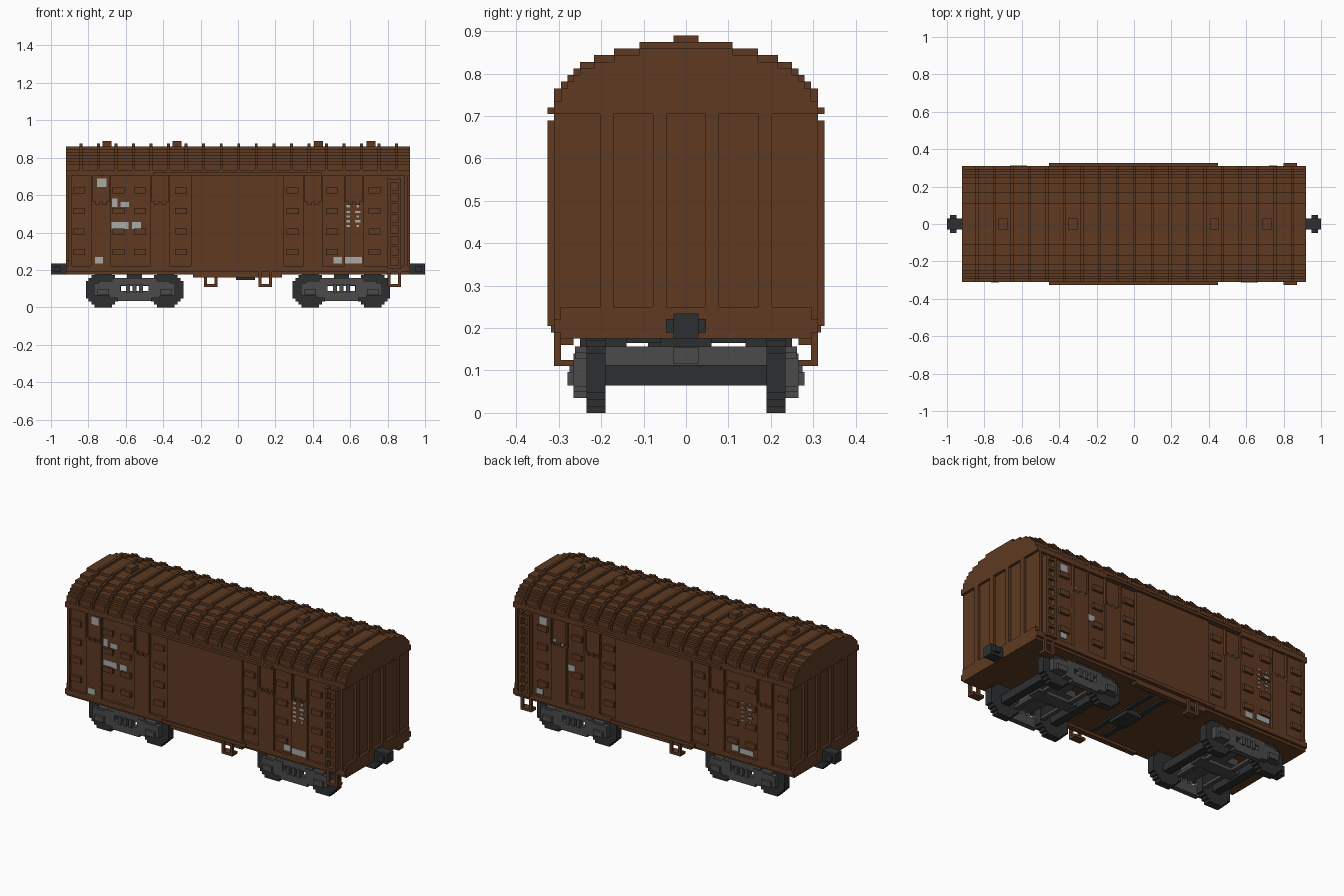
import bpy, bmesh, math

cube = bpy.data.objects.get("Cube")
if cube:
    bpy.data.objects.remove(cube, do_unlink=True)

U = 1 / 64          # basic block unit


def material(name, color):
    mat = bpy.data.materials.new(name)
    mat.use_nodes = True
    mat.diffuse_color = (*color, 1)
    mat.node_tree.nodes["Principled BSDF"].inputs["Base Color"].default_value = (*color, 1)
    return mat


BROWN = material("rust brown", (0.112, 0.042, 0.016))
DARK = material("dark iron", (0.027, 0.028, 0.030))
GREY = material("frame grey", (0.07, 0.07, 0.07))
PAINT = material("pale marking", (0.40, 0.40, 0.38))


class Part:
    """Collects boxes and prisms into one mesh object."""

    def __init__(self, name, mat):
        self.name, self.mat, self.bm = name, mat, bmesh.new()

    def box(self, x0, x1, y0, y1, z0, z1):
        made = bmesh.ops.create_cube(self.bm, size=1)["verts"]
        for v in made:
            v.co.x = x1 if v.co.x > 0 else x0
            v.co.y = y1 if v.co.y > 0 else y0
            v.co.z = z1 if v.co.z > 0 else z0

    def sides(self, x0, x1, y0, y1, z0, z1):
        """Box on both long sides, mirrored across y."""
        self.box(x0, x1, y0, y1, z0, z1)
        self.box(x0, x1, -y1, -y0, z0, z1)

    def prism(self, points):
        """Extrude a closed loop; points is a pair of 3D loops."""
        a, b = [[self.bm.verts.new(p) for p in loop] for loop in points]
        self.bm.faces.new(a)
        self.bm.faces.new(b[::-1])
        for i in range(len(a)):
            j = (i + 1) % len(a)
            self.bm.faces.new((a[j], a[i], b[i], b[j]))

    def done(self):
        bmesh.ops.recalc_face_normals(self.bm, faces=self.bm.faces)
        mesh = bpy.data.meshes.new(self.name)
        self.bm.to_mesh(mesh)
        self.bm.free()
        mesh.materials.append(self.mat)
        obj = bpy.data.objects.new(self.name, mesh)
        bpy.context.scene.collection.objects.link(obj)


def stairs(steps, base):
    """Mirrored stepped outline from (half width, height) pairs, top first."""
    right, z_next = [], [z for _, z in steps[1:]] + [base]
    for (w, z), low in zip(steps, z_next):
        right += [(w, z), (w, low)]
    return right + [(-w, z) for w, z in reversed(right)]


def arched_slab(part, x0, x1, outline):
    part.prism([[(x, y, z) for y, z in outline] for x in (x0, x1)])


# Body shell, sills and top plates
WALL, POST, RAIL = 0.296, 0.311, 0.327
END, TIP = 0.905, 0.92
body = Part("body_shell", BROWN)
body.box(-END, END, -WALL, WALL, 0.19, 0.735)
body.sides(-TIP, TIP, WALL - U, POST, 0.705, 0.735)
body.sides(-TIP, TIP, WALL - U, POST, 0.19, 0.22)
body.box(-TIP, TIP, -WALL, WALL, 0.175, 0.205)
body.done()

# Arched stepped roof, cross ribs and hatches
halves = [0.11, 0.17, 0.217, 0.25, 0.265, 0.28, 0.295, POST]
arch = [(w, 0.875 - i * U) for i, w in enumerate(halves)]
roof = Part("roof", BROWN)
arched_slab(roof, -TIP, TIP, stairs([(min(w, WALL), z - U) for w, z in arch[:-1]], 0.705))
roof.done()
ribs = Part("roof_ribs", BROWN)
for i in range(-9, 10):
    x = i * 6 * U + 0.004
    arched_slab(ribs, x - U / 2, x + U / 2, stairs(arch, 0.72))
ribs.done()
hatches = Part("roof_hatches", BROWN)
for x in (-0.7, -0.325, 0.43, 0.71):
    hatches.box(x - 0.024, x + 0.024, -0.03, 0.03, 0.85, 0.89)
hatches.done()

# End walls: vertical ribs and lower beam
ends = Part("end_wall_ribs", BROWN)
for s in (-1, 1):
    x0, x1 = sorted((s * (END - U), s * TIP))
    for y in (-0.187, -0.062, 0.062, 0.187):
        ends.box(x0, x1, y - U, y + U, 0.2, 0.71)
    ends.box(x0, x1, -WALL, WALL, 0.175, 0.25)
    x0, x1 = sorted((s * 0.89, s * END))
    ends.sides(x0, x1, WALL - U, POST, 0.2, 0.71)
ends.done()

# Side wall hat posts and small stiffener blocks
posts = Part("side_posts", BROWN)
for x in (-0.733, -0.417, 0.401, 0.62):
    posts.sides(x - 0.05, x + 0.05, WALL - U, POST, 0.2, 0.55)
    for k in (-1, 0, 1):
        posts.sides(x + k * 0.037 - U / 2, x + k * 0.037 + U / 2, WALL - U, POST, 0.55, 0.565)
    for k in (-1, 1):
        posts.sides(x + k * 0.05 - U / 4, x + k * 0.05 + U / 4, WALL - U, POST, 0.55, 0.71)
posts.done()
blocks = Part("side_stiffeners", BROWN)
for x in (-0.85, -0.64, -0.523, -0.305, 0.292, 0.503, 0.73):
    for row in range(4):
        z = 0.295 + row * 0.11
        blocks.sides(x - 0.032, x + 0.032, WALL - U, POST, z - U, z + U)
blocks.done()

# Sliding doors with their rails
door = Part("sliding_doors", BROWN)
door.sides(-0.25, 0.245, WALL - U, POST, 0.2, 0.71)
door.sides(-0.455, 0.45, WALL - U, RAIL, 0.705, 0.72)
door.sides(-0.28, 0.275, WALL - U, POST + U / 2, 0.19, 0.21)
door.sides(-0.24, 0.235, WALL - 2 * U, WALL, 0.16, 0.2)
door.done()

# Ladders near one end on both sides
ladder = Part("ladders", BROWN)
for x in (0.8, 0.855):
    ladder.sides(x, x + U, WALL, RAIL, 0.205, 0.69)
for row in range(9):
    z = 0.215 + row * 0.0575
    ladder.sides(0.8, 0.87, POST, RAIL, z - U / 2, z + U / 2)
ladder.done()

# Hanging foot steps
steps = Part("foot_steps", BROWN)
for x, side in ((0.835, -1), (0.835, 1), (0.145, -1), (-0.145, 1)):
    y0, y1 = sorted((side * 0.295, side * POST))
    for k in (-1, 1):
        mid = x + k * 0.028
        steps.box(mid - U / 2, mid + U / 2, y0, y1, 0.11, 0.195)
    y0, y1 = sorted((side * 0.265, side * POST))
    steps.box(x - 0.036, x + 0.036, y0, y1, 0.11, 0.125)
steps.done()

# Painted markings, repeated half a turn around on the other side
marks = Part("painted_markings", PAINT)
layout = [(-0.728, 0.667, 0.05, 0.045, WALL), (-0.659, 0.558, 0.03, 0.045, WALL),
          (-0.605, 0.55, 0.045, 0.028, WALL), (-0.63, 0.437, 0.09, 0.036, WALL),
          (-0.543, 0.437, 0.048, 0.036, WALL), (-0.743, 0.252, 0.045, 0.034, POST),
          (0.533, 0.252, 0.045, 0.034, WALL), (0.617, 0.252, 0.09, 0.034, POST)]
for row, z in enumerate((0.54, 0.51, 0.485, 0.46, 0.435)):
    layout += [(0.59, z, 0.02, 0.012, POST), (0.64, z, 0.03 if row % 2 else 0.015, 0.012, POST)]
for x, z, w, h, y in layout:
    for s in (-1, 1):
        mid = -s * x
        y0, y1 = sorted((s * (y - 0.001), s * (y + 0.003)))
        marks.box(mid - w / 2, mid + w / 2, y0, y1, z - h / 2, z + h / 2)
marks.done()

# Couplers
coupler = Part("couplers", DARK)
for s in (-1, 1):
    for near, far, w, z0, z1 in ((0.9, 1, 0.03, 0.175, 0.235), (0.95, 0.985, 0.047, 0.19, 0.222)):
        x0, x1 = sorted((s * near, s * far))
        coupler.box(x0, x1, -w, w, z0, z1)
coupler.done()

# Underfloor brake gear
gear = Part("brake_gear", DARK)
gear.box(-0.02, 0.01, -0.24, 0.24, 0.165, 0.18)
gear.box(0.07, 0.095, -0.24, 0.24, 0.165, 0.18)
gear.box(-0.01, 0.09, -0.09, 0.05, 0.145, 0.18)
gear.done()

# Stepped wheel outline
R = 6.3 * U
rim = []
for k in range(6, 0, -1):
    w = math.sqrt(R * R - ((k - 0.5) * U) ** 2)
    rim.append((max(2, round(w / U)) * U, k * U))
disc = stairs(rim, 0)
disc = disc[:len(disc) // 2 - 1] + [(w, -z) for w, z in reversed(disc[:len(disc) // 2 - 1])]
disc += [(-w, z) for w, z in reversed(disc)]

# Bogies: wheelsets, side frames, bolster
for label, cx in (("rear", -0.553), ("lead", 0.553)):
    wheels = Part(label + "_wheelsets", DARK)
    frame = Part(label + "_bogie_frame", GREY)
    for s in (-1, 1):
        ax = cx + s * 0.167
        for y0, y1 in ((0.19, 0.235), (-0.235, -0.19)):
            wheels.prism([[(ax + x, y, 6 * U + z) for x, z in disc] for y in (y0, y1)])
        wheels.box(ax - 0.024, ax + 0.024, -0.2, 0.2, 0.065, 0.113)
        wheels.sides(ax - 0.035, ax + 0.035, 0.14, 0.25, 0.185, 0.2)
        # axle boxes and sloping shoulders
        frame.sides(ax - 0.05, ax + 0.05, 0.234, 0.265, 0.062, 0.13)
        frame.sides(ax - 0.03, ax + 0.03, 0.234, 0.28, 0.065, 0.097)
        mid = cx + s * 0.105
        frame.sides(mid - 0.03, mid + 0.03, 0.234, 0.265, 0.05, 0.14)
    frame.sides(cx - 0.19, cx + 0.19, 0.234, 0.262, 0.118, 0.142)
    frame.sides(cx - 0.12, cx + 0.12, 0.234, 0.262, 0.13, 0.157)
    frame.sides(cx - 0.09, cx + 0.09, 0.234, 0.265, 0.035, 0.088)
    for k in (-1, 0, 1):
        x = cx + k * 0.035
        frame.sides(x - 0.01, x + 0.01, 0.236, 0.275, 0.08, 0.125)
    frame.box(cx - 0.05, cx + 0.05, -0.262, 0.262, 0.113, 0.157)
    frame.box(cx - 0.13, cx + 0.13, -0.038, 0.038, 0.065, 0.085)
    for k in (-1, 1):
        x = cx + k * 0.09
        frame.box(x - 0.012, x + 0.012, -0.2, 0.2, 0.068, 0.085)
    frame.box(cx - 0.13, cx + 0.13, -0.03, 0.03, 0.115, 0.155)
    frame.done()
    wheels.box(cx - 0.04, cx + 0.04, -0.06, 0.06, 0.15, 0.195)
    wheels.sides(cx - 0.04, cx + 0.04, 0.14, 0.25, 0.155, 0.195)
    wheels.done()
